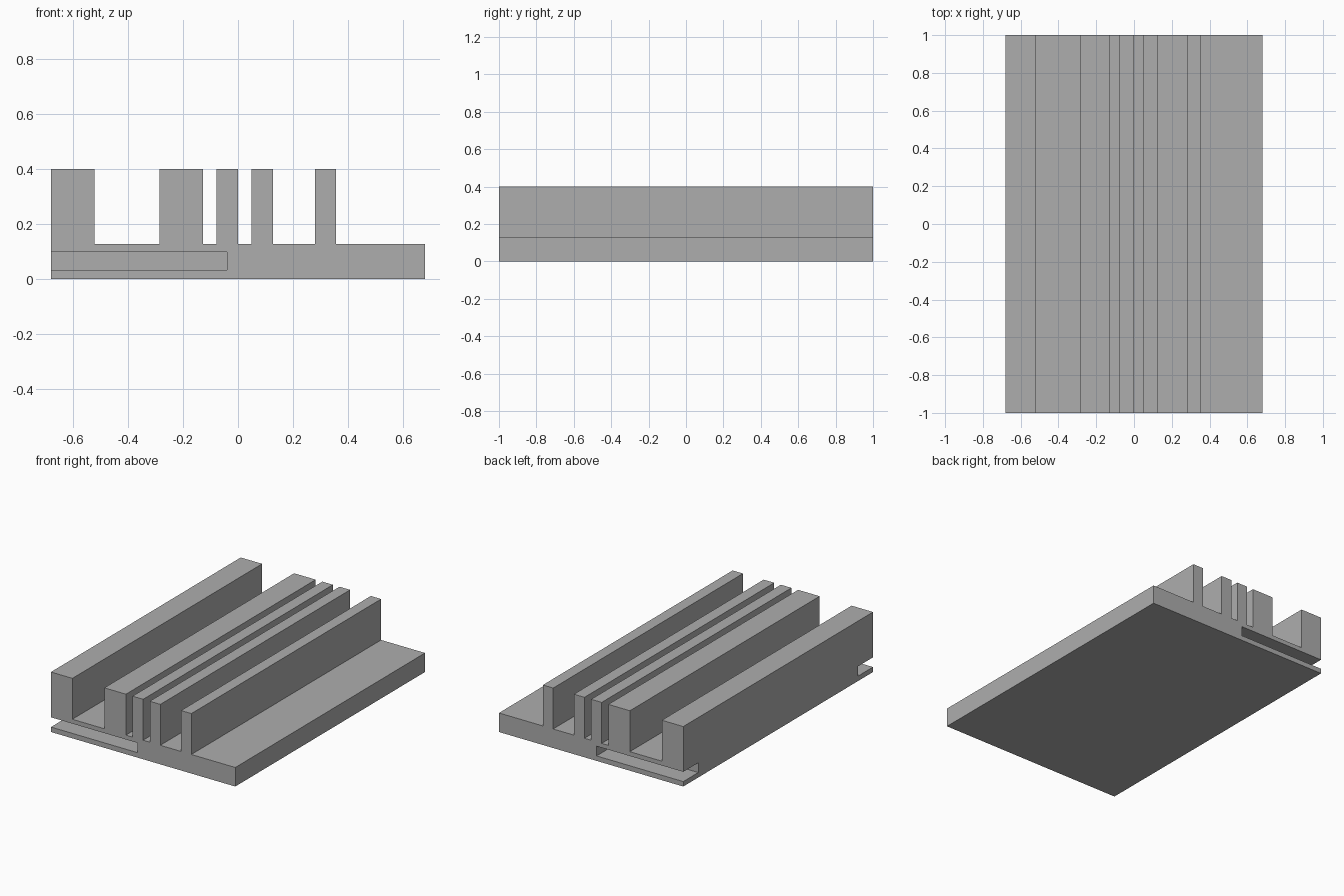
import bpy
import bmesh

old = bpy.data.objects.get("Cube")
if old:
    bpy.data.objects.remove(old, do_unlink=True)

HALF_WIDTH, HALF_LENGTH = 0.68, 1.0
BASE_TOP, RAIL_TOP = 0.127, 0.4
NOTCH_DEPTH = 0.158
RAILS = [(-0.68, -0.522), (-0.286, -0.127), (-0.078, 0.0), (0.049, 0.127), (0.28, 0.356)]

grey = bpy.data.materials.new("plain grey")
grey.use_nodes = True
colour = (0.42, 0.42, 0.42, 1)
grey.diffuse_color = colour
grey.node_tree.nodes["Principled BSDF"].inputs["Base Color"].default_value = colour


def extrude_profile(name, points, y0, y1):
    """Closed x-z profile pushed along y."""
    bm = bmesh.new()
    face = bm.faces.new([bm.verts.new((x, y0, z)) for x, z in points])
    result = bmesh.ops.extrude_face_region(bm, geom=[face])
    moved = [v for v in result["geom"] if isinstance(v, bmesh.types.BMVert)]
    bmesh.ops.translate(bm, verts=moved, vec=(0, y1 - y0, 0))
    bmesh.ops.recalc_face_normals(bm, faces=bm.faces)
    mesh = bpy.data.meshes.new(name)
    bm.to_mesh(mesh)
    bm.free()
    mesh.materials.append(grey)
    obj = bpy.data.objects.new(name, mesh)
    bpy.context.collection.objects.link(obj)
    return obj


# Base plate with rails rising from it, as one continuous profile
profile = [(HALF_WIDTH, 0), (-HALF_WIDTH, 0)]
for left, right in RAILS:
    if left > -HALF_WIDTH:
        profile.append((left, BASE_TOP))
    profile += [(left, RAIL_TOP), (right, RAIL_TOP), (right, BASE_TOP)]
profile.append((HALF_WIDTH, BASE_TOP))
body = extrude_profile("railed_base", profile, -HALF_LENGTH, HALF_LENGTH)

# Side slot notched into the plate at both ends
slot = [(-0.8, 0.033), (-0.04, 0.033), (-0.04, 0.098), (-0.8, 0.098)]
inner = HALF_LENGTH - NOTCH_DEPTH
cutters = []
for end, side in (("front", -1), ("back", 1)):
    cutter = extrude_profile(end + "_slot_cutter", slot, side * inner, side * 1.1)
    cutter.hide_render = True
    cut = body.modifiers.new(end + " slot", "BOOLEAN")
    cut.operation, cut.solver, cut.object = "DIFFERENCE", "EXACT", cutter
    cutters.append(cutter)

# Apply the cuts and remove the helpers
bpy.context.view_layer.update()
finished = bpy.data.meshes.new_from_object(body.evaluated_get(bpy.context.evaluated_depsgraph_get()))
body.modifiers.clear()
body.data = finished
for cutter in cutters:
    bpy.data.objects.remove(cutter, do_unlink=True)
